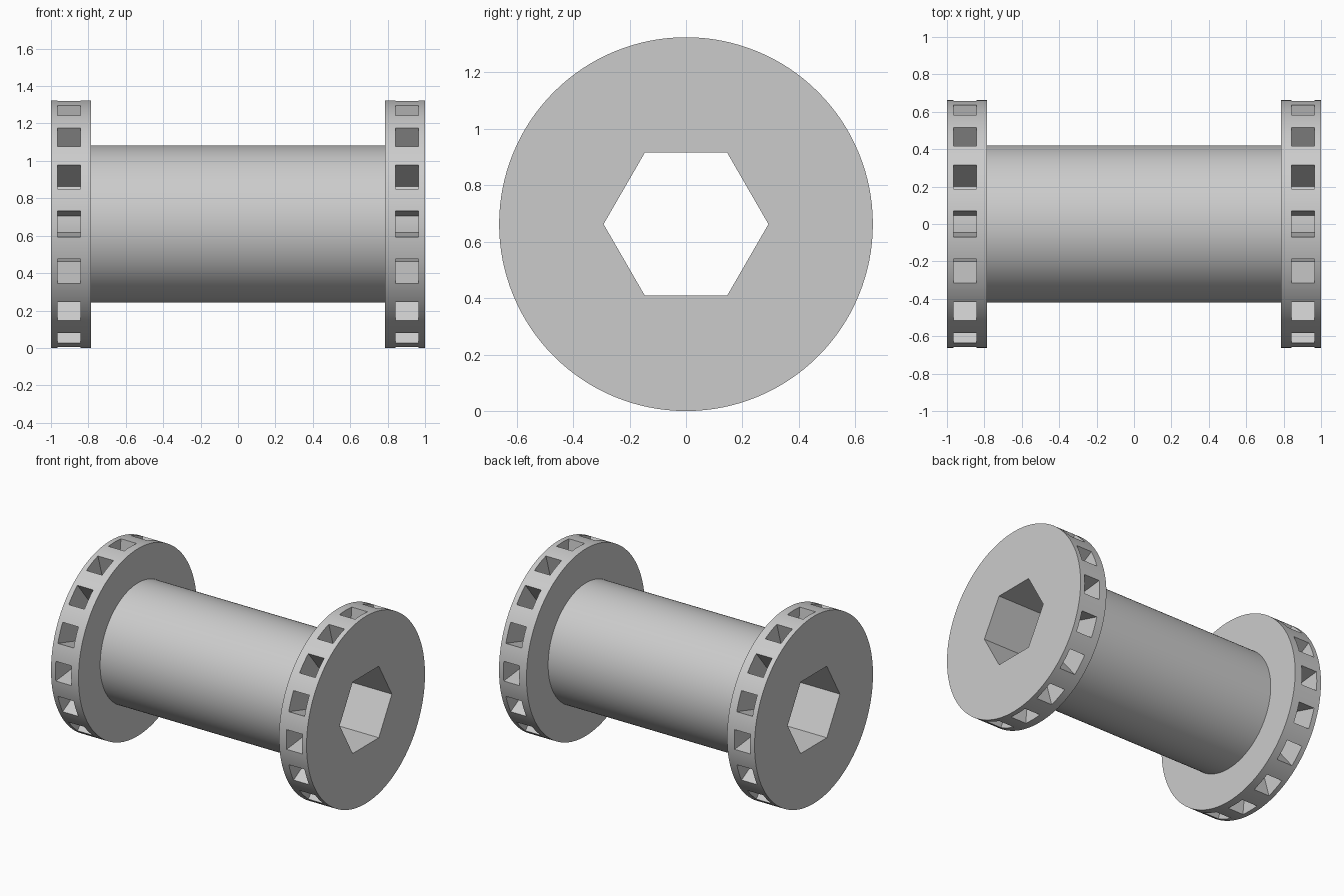
import bpy, bmesh
from math import sin, cos, pi, radians

cube = bpy.data.objects.get("Cube")
if cube:
    bpy.data.objects.remove(cube)

FLANGE_R = 0.662
BARREL_R = 0.42
BORE_R = 0.292
FLANGE_IN = 0.785
POCKET_X = (0.842, 0.965)
POCKETS = 16
HALF = radians(6.05)      # half of a pocket's arc
STEPS = 4                 # facets per pocket and per gap between pockets

grey = bpy.data.materials.new("plain grey")
grey.use_nodes = True
colour = (0.6, 0.6, 0.6, 1)
grey.diffuse_color = colour
grey.node_tree.nodes["Principled BSDF"].inputs["Base Color"].default_value = colour

# Angles around the axis: each pocket arc, followed by its gap
PITCH = 2 * pi / POCKETS
angles = []
for p in range(POCKETS):
    start = p * PITCH - HALF
    angles += [start + 2 * HALF * s / STEPS for s in range(STEPS)]
    angles += [start + 2 * HALF + (PITCH - 2 * HALF) * s / STEPS for s in range(STEPS)]
HEX = [k * pi / 3 for k in range(6)]


def skin(bm, xs, radius, turns):
    """Tube wall around the x axis; returns its rows of faces."""
    rings = [[bm.verts.new((x, radius * cos(a), radius * sin(a))) for a in turns]
             for x in xs]
    n = len(turns)
    rows = [[bm.faces.new((r[i], r[(i + 1) % n], q[(i + 1) % n], q[i]))
             for i in range(n)] for r, q in zip(rings, rings[1:])]
    return rings, rows


def bored_cylinder(name, xs, radius, pockets=False):
    bm = bmesh.new()
    outer, rows = skin(bm, xs, radius, angles)
    bore, _ = skin(bm, (xs[0], xs[-1]), BORE_R, HEX)

    # End faces, each with the hexagonal opening
    for pair in ((outer[0], bore[0]), (outer[-1], bore[-1])):
        rim = [bm.edges.get((ring[i - 1], ring[i])) for ring in pair
               for i in range(len(ring))]
        bmesh.ops.triangle_fill(bm, use_beauty=True, edges=rim)

    # Rim pockets with radial walls
    if pockets:
        mouths = [f for i, f in enumerate(rows[1]) if i % (2 * STEPS) < STEPS]
        new = bmesh.ops.extrude_face_region(bm, geom=mouths)["geom"]
        bmesh.ops.delete(bm, geom=[f for f in mouths if f.is_valid], context="FACES")
        for v in new:
            if isinstance(v, bmesh.types.BMVert):
                v.co.yz = v.co.yz * (BARREL_R / FLANGE_R)

    bmesh.ops.recalc_face_normals(bm, faces=bm.faces[:])
    for f in bm.faces:
        f.smooth = True
    for e in bm.edges:
        e.smooth = e.calc_face_angle(0) < 0.5

    mesh = bpy.data.meshes.new(name)
    bm.to_mesh(mesh)
    bm.free()
    mesh.materials.append(grey)
    obj = bpy.data.objects.new(name, mesh)
    obj.location.z = FLANGE_R
    bpy.context.collection.objects.link(obj)


bored_cylinder("barrel", (-FLANGE_IN, FLANGE_IN), BARREL_R)
for side, name in ((1, "left_flange"), (-1, "right_flange")):
    bored_cylinder(name, [side * x for x in (FLANGE_IN, *POCKET_X, 1)], FLANGE_R, True)
